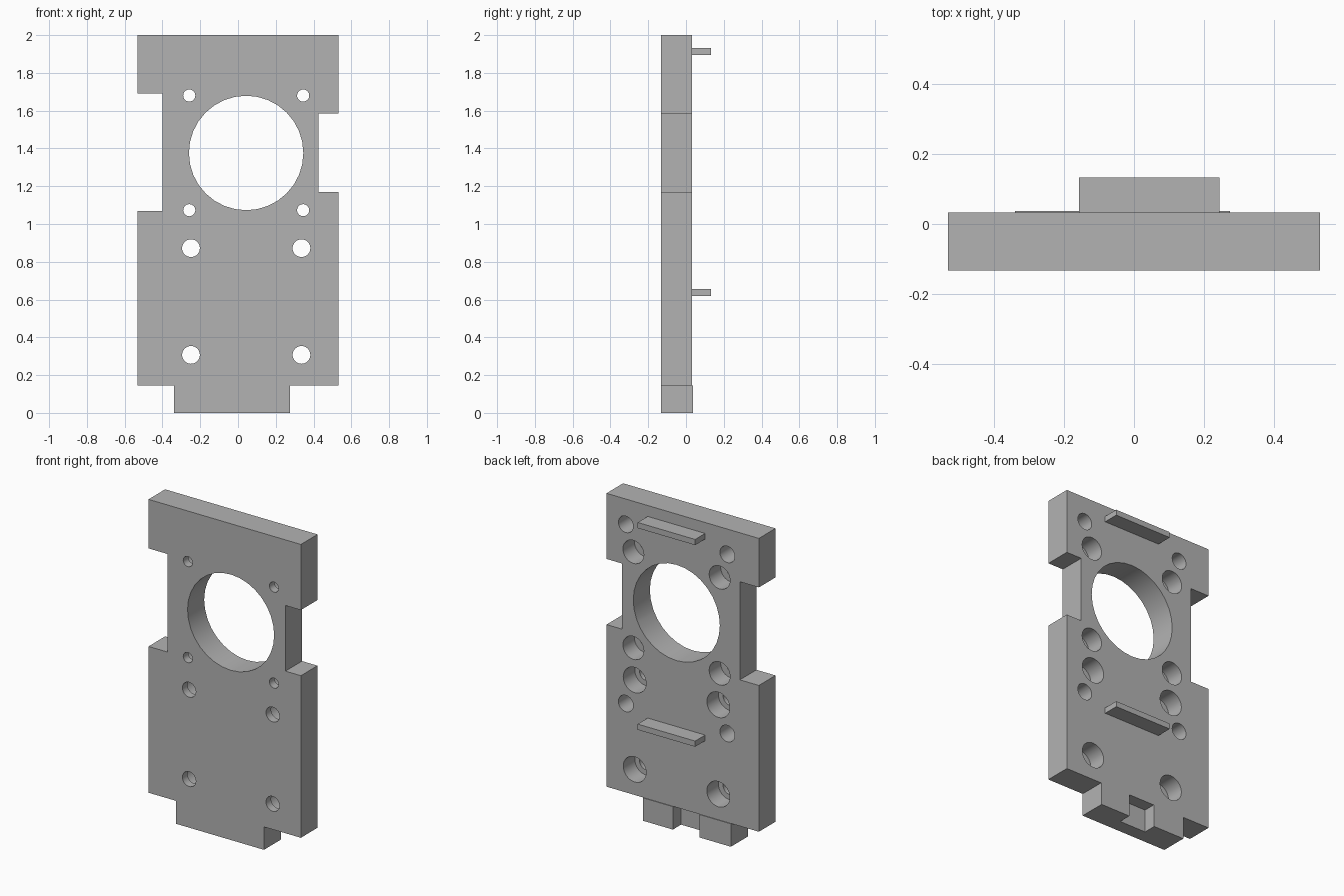
import bpy, bmesh, math
from mathutils import Vector

if "Cube" in bpy.data.objects:
    bpy.data.objects.remove(bpy.data.objects["Cube"], do_unlink=True)

FRONT, BACK, RIB_BACK = -0.133, 0.033, 0.133

grey = bpy.data.materials.new("plain grey")
grey.use_nodes = True
colour = (0.45, 0.45, 0.45, 1)
grey.diffuse_color = colour
grey.node_tree.nodes["Principled BSDF"].inputs["Base Color"].default_value = colour


def extrude(name, points, push):
    """Solid made by pushing a flat outline along a vector."""
    bm = bmesh.new()
    face = bm.faces.new([bm.verts.new(p) for p in points])
    result = bmesh.ops.extrude_face_region(bm, geom=[face])
    verts = [g for g in result["geom"] if isinstance(g, bmesh.types.BMVert)]
    bmesh.ops.translate(bm, verts=verts, vec=Vector(push))
    bmesh.ops.recalc_face_normals(bm, faces=bm.faces[:])
    mesh = bpy.data.meshes.new(name)
    bm.to_mesh(mesh)
    bm.free()
    mesh.materials.append(grey)
    obj = bpy.data.objects.new(name, mesh)
    bpy.context.collection.objects.link(obj)
    return obj


def drill(target, x, z, radius, start, end, sides=32):
    """Cut a round hole running along y."""
    ring = [(x + radius * math.cos(2 * math.pi * i / sides), start,
             z + radius * math.sin(2 * math.pi * i / sides)) for i in range(sides)]
    cutter = extrude("hole_cutter", ring, (0, end - start, 0))
    cutter.hide_render = True
    mod = target.modifiers.new("hole", 'BOOLEAN')
    mod.operation, mod.solver, mod.object = 'DIFFERENCE', 'EXACT', cutter
    bpy.context.view_layer.objects.active = target
    bpy.ops.object.modifier_apply(modifier=mod.name)
    bpy.data.objects.remove(cutter, do_unlink=True)


# Main plate with a notch in each side
outline = [(-0.533, 0.145), (0.533, 0.145), (0.533, 1.17), (0.425, 1.17),
           (0.425, 1.585), (0.533, 1.585), (0.533, 2), (-0.533, 2),
           (-0.533, 1.69), (-0.4, 1.69), (-0.4, 1.07), (-0.533, 1.07)]
plate = extrude("main_plate", [(x, FRONT, z) for x, z in outline], (0, BACK - FRONT, 0))

# Large round opening
drill(plate, 0.043, 1.376, 0.303, FRONT - 0.1, BACK + 0.1)

# Counterbored screw holes: x positions, z positions, hole radius, counterbore radius
for xs, zs, hole, bore in (((-0.258, 0.345), (1.68, 1.073), 0.032, 0.073),
                           ((-0.249, 0.336), (0.872, 0.307), 0.047, 0.08)):
    for x in xs:
        for z in zs:
            drill(plate, x, z, bore, BACK - 0.115, BACK + 0.1)
            drill(plate, x, z, hole, FRONT - 0.1, BACK + 0.1)

# Blind pin holes in the back
for x in (-0.312, 0.398):
    for z in (1.84, 0.707):
        drill(plate, x, z, 0.052, BACK - 0.13, BACK + 0.1)

bpy.ops.object.select_all(action='DESELECT')
plate.select_set(True)
bpy.context.view_layer.objects.active = plate
bpy.ops.object.shade_smooth_by_angle(angle=math.radians(30))

# Bottom tab with a channel in its back
TAB_BACK, CHANNEL = 0.037, -0.045
section = [(-0.34, FRONT), (0.275, FRONT), (0.275, TAB_BACK), (0.066, TAB_BACK),
           (0.066, CHANNEL), (-0.121, CHANNEL), (-0.121, TAB_BACK), (-0.34, TAB_BACK)]
extrude("bottom_tab", [(x, y, 0) for x, y in section], (0, 0, 0.145))

# Ribs on the back
for name, z in (("upper_rib", 1.895), ("lower_rib", 0.62)):
    corners = [(-0.157, z), (0.245, z), (0.245, z + 0.036), (-0.157, z + 0.036)]
    extrude(name, [(x, BACK, h) for x, h in corners], (0, RIB_BACK - BACK, 0))
